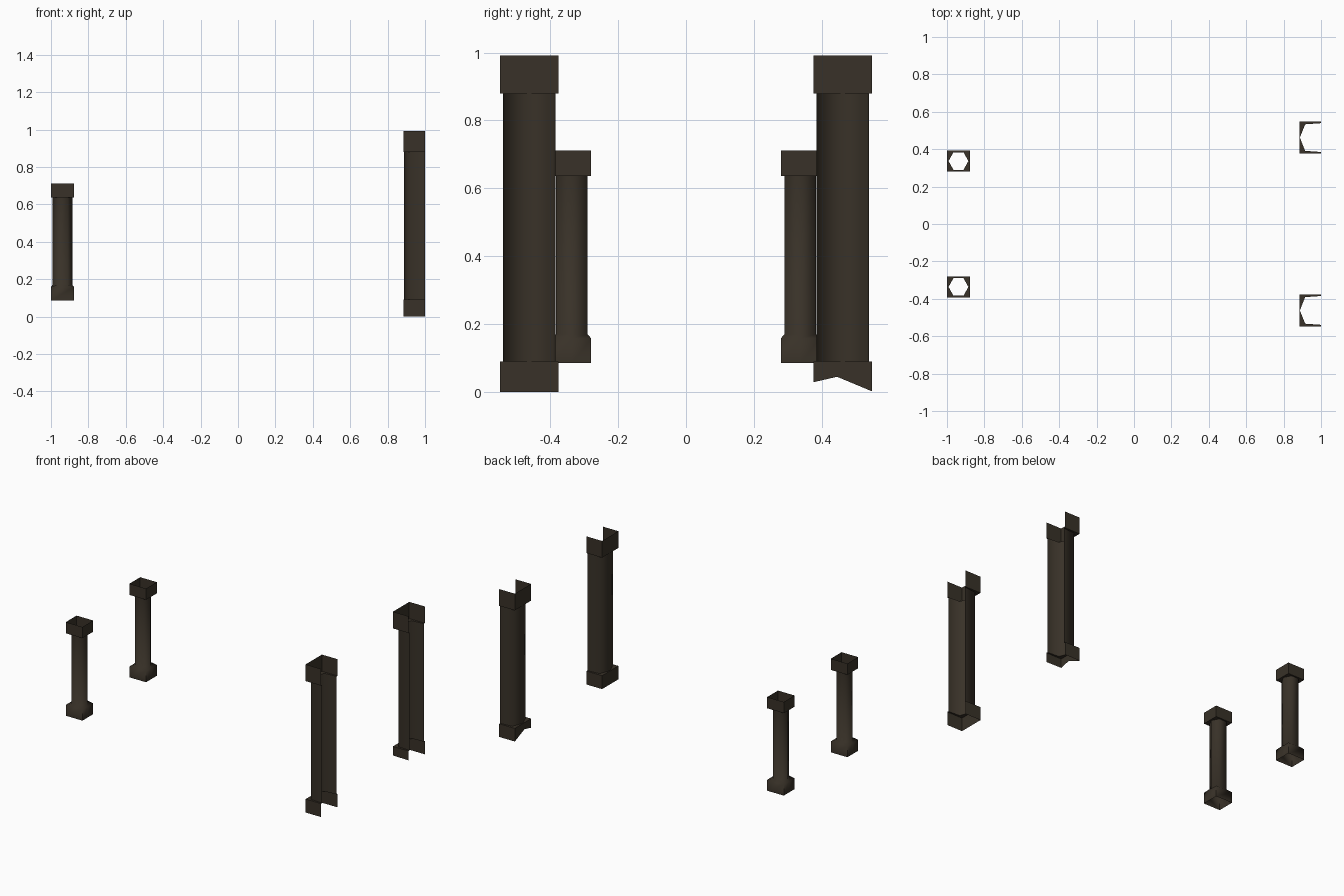
import bpy, bmesh, math

if "Cube" in bpy.data.objects:
    bpy.data.objects.remove(bpy.data.objects["Cube"])

mat = bpy.data.materials.new("dark brown")
mat.diffuse_color = (0.040, 0.031, 0.021, 1)
mat.use_nodes = True
mat.node_tree.nodes["Principled BSDF"].inputs["Base Color"].default_value = mat.diffuse_color


def loft(name, rings, closed):
    """Skin a stack of equal-length point rings into an open-ended sheet."""
    bm = bmesh.new()
    rows = [[bm.verts.new(p) for p in ring] for ring in rings]
    n = len(rows[0])
    for lo, hi in zip(rows, rows[1:]):
        for i in range(n if closed else n - 1):
            j = (i + 1) % n
            bm.faces.new((lo[i], lo[j], hi[j], hi[i]))
    mesh = bpy.data.meshes.new(name)
    bm.to_mesh(mesh)
    bm.free()
    mesh.materials.append(mat)
    ob = bpy.data.objects.new(name, mesh)
    bpy.context.collection.objects.link(ob)
    bpy.ops.object.select_all(action='DESELECT')
    ob.select_set(True)
    bpy.context.view_layer.objects.active = ob
    bpy.ops.object.shade_smooth_by_angle(angle=math.radians(65))
    return ob


def at(profile, z):
    return [(x, y, z) for x, y in profile]


# Small posts: hexagonal tube with square, open base and cap
def small_post(name, cx, cy):
    def ring(ax, bx, by):
        pts = [(ax, 0), (bx, by), (-bx, by), (-ax, 0), (-bx, -by), (bx, -by)]
        return [(cx + x, cy + y) for x, y in pts]
    square = ring(0.0615, 0.0615, 0.057)
    hexagon = ring(0.053, 0.027, 0.047)
    loft(name, [at(square, 0.085), at(square, 0.158), at(hexagon, 0.17),
                at(hexagon, 0.637), at(square, 0.637), at(square, 0.712)], True)


# Tall posts: half tube open towards +x, with square base and cap
def tall_post(name, cy, broken):
    def ring(x0, x1, y0, y1):
        return [(1.0, cy + y0), (x1, cy + y1), (x0, cy), (x1, cy - y1), (1.0, cy - y0)]
    square = ring(0.885, 0.885, 0.086, 0.086)
    shaft = ring(0.887, 0.915, 0.077, 0.071)
    foot = at(square, 0.002)
    if broken:  # chipped lower edge
        foot[2] = (0.885, 0.445, 0.045)
        foot[3] = (*square[3], 0.029)
        foot[4] = (*square[4], 0.027)
    else:
        foot = at(square, 0.0)
    loft(name, [foot, at(square, 0.09), at(shaft, 0.09),
                at(shaft, 0.88), at(square, 0.88), at(square, 0.992)], False)


for side, s in (("front", -1), ("back", 1)):
    small_post(side + "_small_post", -0.9385, 0.3365 * s)
    tall_post(side + "_tall_post", 0.462 * s, s > 0)
